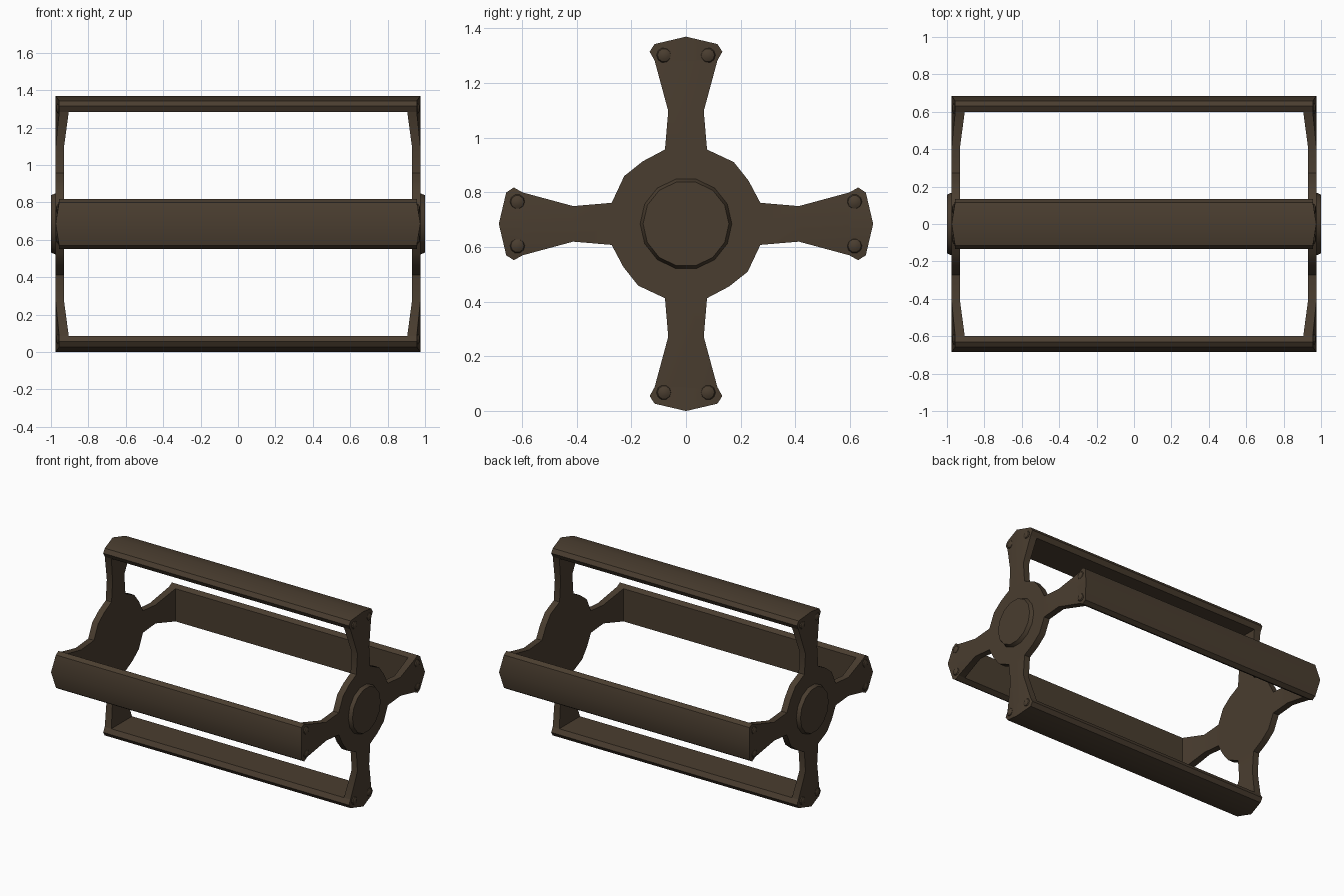
import bpy, bmesh, math
from mathutils import Matrix, Vector

if "Cube" in bpy.data.objects:
    bpy.data.objects.remove(bpy.data.objects["Cube"])

CZ = 0.685  # axle height
mat = bpy.data.materials.new("dark brown")
mat.diffuse_color = (0.068, 0.047, 0.029, 1)
mat.use_nodes = True
mat.node_tree.nodes["Principled BSDF"].inputs["Base Color"].default_value = mat.diffuse_color


def finish(bm, name):
    bmesh.ops.remove_doubles(bm, verts=bm.verts, dist=0.0005)
    bmesh.ops.recalc_face_normals(bm, faces=bm.faces)
    bmesh.ops.translate(bm, verts=bm.verts, vec=(0, 0, CZ))
    me = bpy.data.meshes.new(name)
    bm.to_mesh(me)
    bm.free()
    me.materials.append(mat)
    ob = bpy.data.objects.new(name, me)
    bpy.context.collection.objects.link(ob)
    bpy.ops.object.select_all(action='DESELECT')
    ob.select_set(True)
    bpy.context.view_layer.objects.active = ob
    bpy.ops.object.shade_smooth_by_angle(angle=math.radians(30))
    return ob


def turn(k):
    return Matrix.Rotation(k * math.pi / 2, 3, 'X')


# crossbars: crowned outside, flat inside, ends bowed out along the middle
PROFILE = [(-.115, .598), (-.133, .63), (-.115, .658), (0, .685),
           (.115, .658), (.133, .63), (.115, .598), (0, .598)]
for k, name in enumerate(["top_bar", "back_bar", "bottom_bar", "front_bar"]):
    bm = bmesh.new()
    R = turn(-k)
    ends = []
    for s in (-1, 1):
        ends.append([bm.verts.new(R @ Vector((s * (.975 if y == 0 else .956), y, r)))
                     for y, r in PROFILE])
        e = ends[-1]
        bm.faces.new((e[0], e[1], e[2], e[3], e[7]))
        bm.faces.new((e[7], e[3], e[4], e[5], e[6]))
    for i in range(8):
        j = (i + 1) % 8
        bm.faces.new((ends[0][i], ends[0][j], ends[1][j], ends[1][i]))
    finish(bm, name)

# end plates: round hub with four flared arms
HUB = [(.077, .272), (.175, .226), (.229, .158)]
# radius, half width, outer x at edge, inner x
ROWS = [(.272, .077, .975, .93), (.413, .065, .975, .93), (.598, .115, .956, .905)]
for s, side in ((-1, "left"), (1, "right")):
    bm = bmesh.new()
    for x in (.93, .975):
        ring = []
        for k in range(4):
            R = turn(-k)
            ring += [bm.verts.new(R @ Vector((s * x, y, z)))
                     for y, z in [(-.077, .272), (0, .272)] + HUB]
        bm.faces.new(ring)
        if x == .93:
            inner = ring
    for k in range(4):  # hub rim between the arms
        for i in range(2, 5):
            a, b = k * 5 + i, (k * 5 + i + 1) % 20
            bm.faces.new((inner[a], inner[b], ring[b], ring[a]))
    for k in range(4):  # arms
        R = turn(-k)
        loops = []
        for r, w, xe, xi in ROWS:
            pts = [(xi, -w), (xi, 0), (xi, w), (xe, w), (.975, 0), (xe, -w)]
            loops.append([bm.verts.new(R @ Vector((s * x, y, r))) for x, y in pts])
        for a, b in zip(loops, loops[1:]):
            for i in range(6):
                j = (i + 1) % 6
                bm.faces.new((a[i], a[j], b[j], b[i]))
        bm.faces.new(loops[-1])
    finish(bm, side + "_end_plate")

    # chamfered hub cap
    bm = bmesh.new()
    bmesh.ops.create_cone(bm, cap_ends=True, segments=14, radius1=.17, radius2=.157,
                          depth=.03, matrix=Matrix.Translation((s * .985, 0, 0))
                          @ Matrix.Rotation(s * math.pi / 2, 4, 'Y'))
    finish(bm, side + "_hub_cap")

    # domed rivets, two on each arm end
    bm = bmesh.new()
    for k in range(4):
        for y in (-.08, .08):
            p = turn(-k) @ Vector((s * .96, y, .617))
            bmesh.ops.create_uvsphere(bm, u_segments=10, v_segments=6, radius=.028,
                                      matrix=Matrix.Translation(p)
                                      @ Matrix.Diagonal((.5, 1, 1, 1))
                                      @ Matrix.Rotation(math.pi / 2, 4, 'Y'))
    finish(bm, side + "_rivets")
